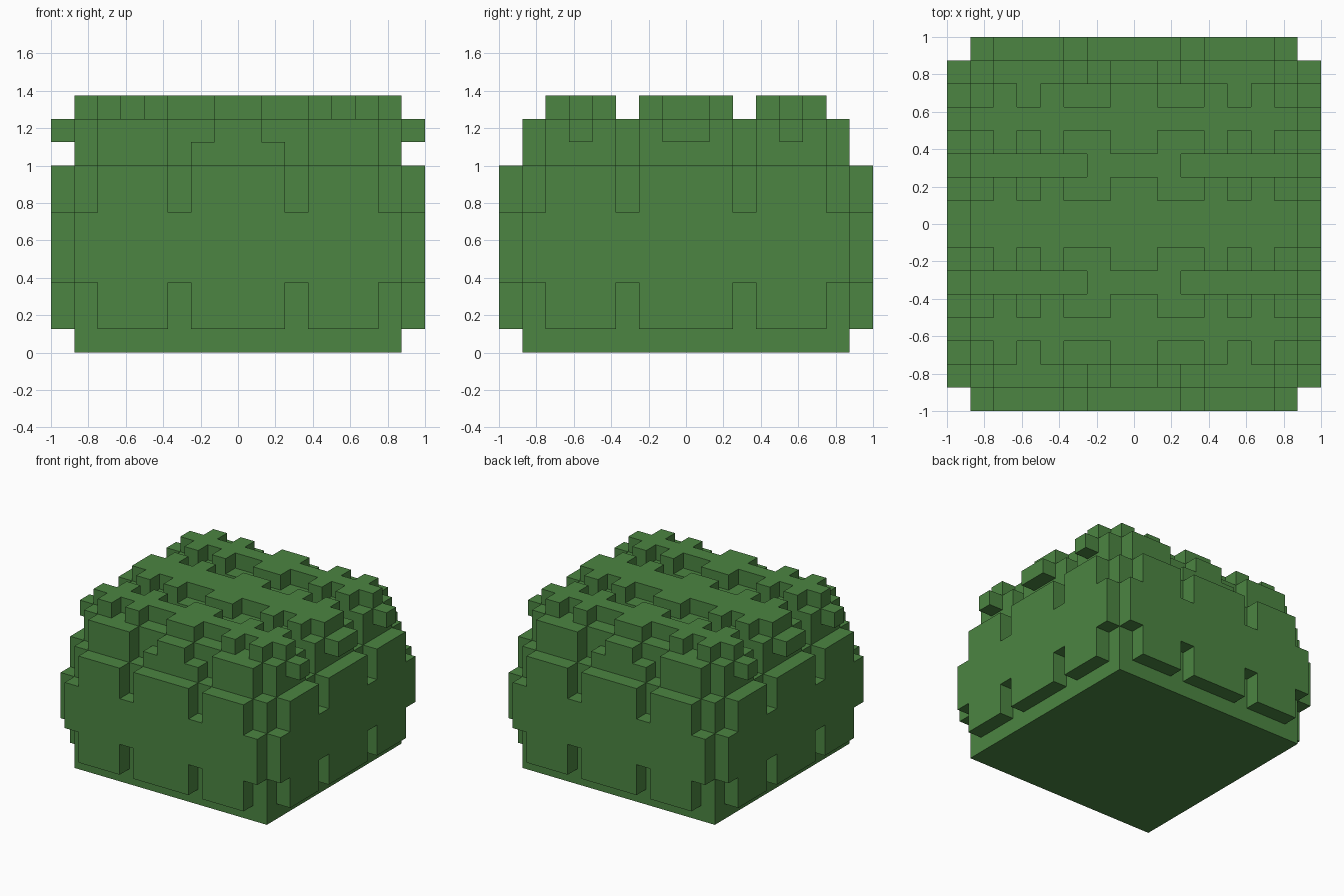
import bpy
import bmesh
import math
from mathutils import Vector

UNIT = 0.125  # edge length of one block cell

if "Cube" in bpy.data.objects:
    bpy.data.objects.remove(bpy.data.objects["Cube"], do_unlink=True)

green = bpy.data.materials.new("leaf_green")
green.use_nodes = True
LEAF = (0.072, 0.235, 0.054, 1.0)
green.diffuse_color = LEAF
green.node_tree.nodes["Principled BSDF"].inputs["Base Color"].default_value = LEAF


def box(x0, x1, y0, y1, z0, z1):
    """Set of unit cells filling a box."""
    return {(x, y, z) for x in range(x0, x1) for y in range(y0, y1) for z in range(z0, z1)}


def turn(cells, quarter_turns):
    """Rotate cells about the vertical axis."""
    for _ in range(quarter_turns):
        cells = {(-y - 1, x, z) for x, y, z in cells}
    return cells


parts = {}
SECTIONS = ((-6, -3), (-2, 2), (3, 6))   # wall sections between the notches
ROWS = ((-5, -4), (-1, 1), (4, 5))       # ridge rows on the top

# Solid core
parts["core"] = box(-7, 7, -7, 7, 0, 8)

# Four notched wall panels
panel = box(-7, 7, -8, -7, 3, 6)
for a, b in SECTIONS:
    panel |= box(a, b, -8, -7, 1, 8)
for i, name in enumerate(("front", "left", "back", "right")):
    parts[name + "_panel"] = turn(panel, i)

# Upper tier with two channels that stop short of the middle
tier = box(-6, 6, -6, 6, 8, 10)
for y in (-3, 2):
    tier -= box(-6, -2, y, y + 1, 8, 10) | box(2, 6, y, y + 1, 8, 10)
parts["upper_tier"] = tier

# Blocks around the upper tier: stepped at front and back, plain at the sides
end_blocks = box(-6, -3, -7, -6, 8, 10) | box(3, 6, -7, -6, 8, 10)
end_blocks |= box(-2, 2, -7, -6, 8, 9) | box(-1, 1, -7, -6, 9, 10)
side_blocks = set()
for a, b in SECTIONS:
    side_blocks |= box(6, 7, a, b, 8, 10)
# Drooping tips that overhang the sides
tips = set()
for a, b in ROWS:
    tips |= box(7, 8, a, b, 9, 10)
for i, (end, side) in enumerate((("front", "left"), ("back", "right"))):
    parts[end + "_upper_blocks"] = turn(end_blocks, 2 * i)
    parts[side + "_upper_blocks"] = turn(side_blocks, 2 * i)
    parts[side + "_tips"] = turn(tips, 2 * i)

# Top ridges with cross-shaped bumps
for (a, b), name in zip(ROWS, ("front", "middle", "back")):
    ridge = box(-7, 7, a, b, 10, 11)
    for x0, x1 in ((-6, -5), (-4, -3), (-1, 1), (3, 4), (5, 6)):
        ridge |= box(x0, x1, a - 1, b + 1, 10, 11)
    parts[name + "_ridge"] = ridge

filled = set().union(*parts.values())


def build(name, cells):
    """Skin the exposed sides of the cells and merge coplanar faces."""
    bm = bmesh.new()
    for cell in cells:
        centre = Vector(cell) + Vector((0.5, 0.5, 0.5))
        for axis in range(3):
            for sign in (-1, 1):
                n = Vector((0, 0, 0))
                n[axis] = sign
                if tuple(int(c + d) for c, d in zip(cell, n)) in filled:
                    continue
                u = Vector((0, 0, 0))
                u[(axis + 1) % 3] = 0.5
                v = n.cross(u)
                mid = centre + n * 0.5
                corners = (mid - u - v, mid + u - v, mid + u + v, mid - u + v)
                bm.faces.new([bm.verts.new(c * UNIT) for c in corners])
    bmesh.ops.remove_doubles(bm, verts=bm.verts[:], dist=0.001)
    bmesh.ops.dissolve_limit(bm, angle_limit=math.radians(1),
                             verts=bm.verts[:], edges=bm.edges[:])
    mesh = bpy.data.meshes.new(name)
    bm.to_mesh(mesh)
    bm.free()
    mesh.materials.append(green)
    bpy.context.collection.objects.link(bpy.data.objects.new(name, mesh))


for part_name, part_cells in parts.items():
    build(part_name, part_cells)
